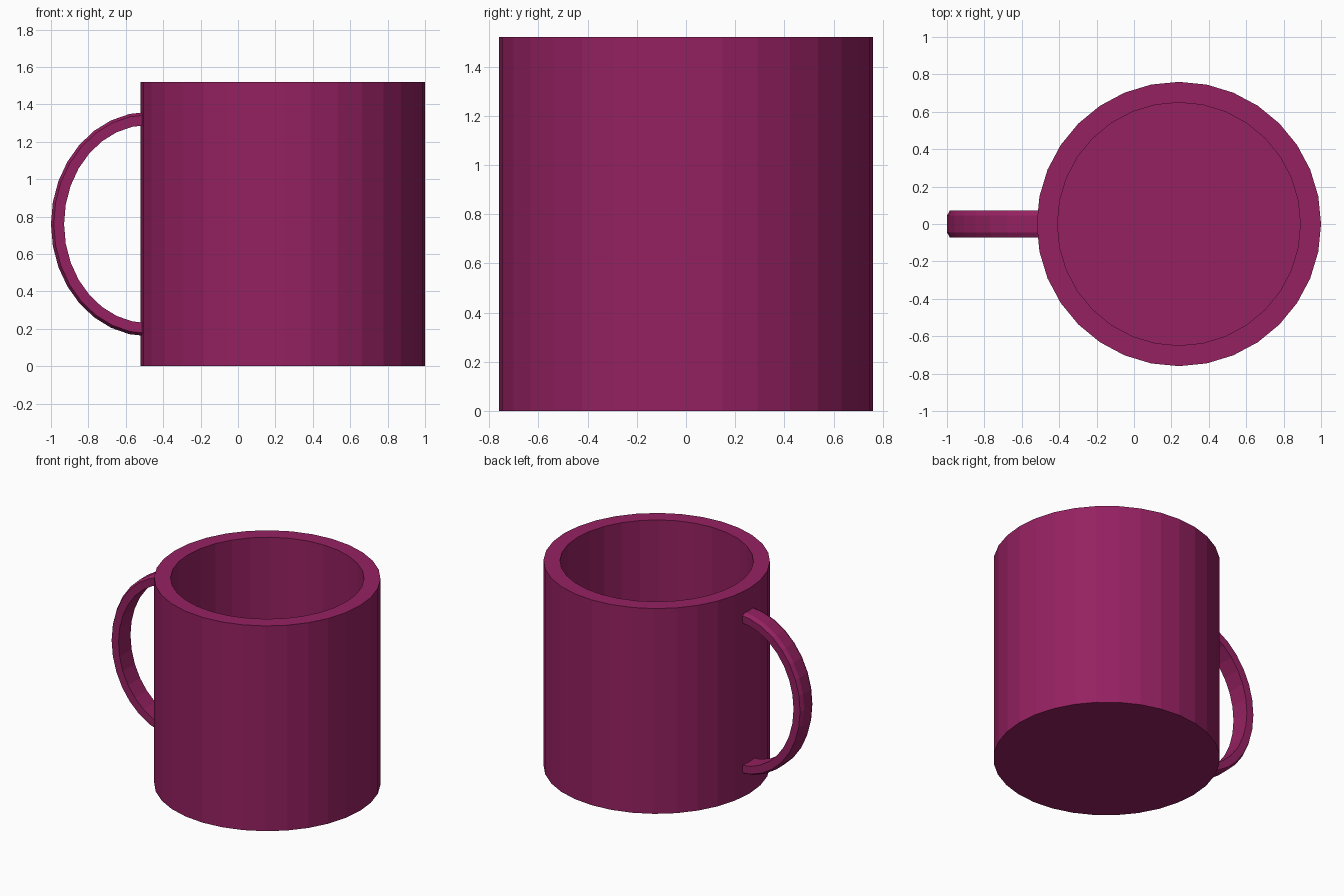
import bpy, bmesh
from math import cos, sin, pi
from mathutils import Matrix, Vector

if "Cube" in bpy.data.objects:
    bpy.data.objects.remove(bpy.data.objects["Cube"])

mat = bpy.data.materials.new("magenta_glaze")
mat.diffuse_color = (0.30, 0.015, 0.12, 1)
mat.use_nodes = True
mat.node_tree.nodes["Principled BSDF"].inputs["Base Color"].default_value = mat.diffuse_color


def add_object(name, bm):
    bmesh.ops.recalc_face_normals(bm, faces=bm.faces[:])
    mesh = bpy.data.meshes.new(name)
    bm.to_mesh(mesh)
    bm.free()
    mesh.materials.append(mat)
    obj = bpy.data.objects.new(name, mesh)
    bpy.context.collection.objects.link(obj)
    return obj


# Cup: 32-sided cylinder, rim inset, interior pushed down to the floor
R, H, WALL, CX = 0.76, 1.52, 0.11, 0.24
bm = bmesh.new()
bmesh.ops.create_cone(bm, cap_ends=True, segments=32, radius1=R, radius2=R,
                      depth=H, matrix=Matrix.Translation((CX, 0, H / 2)))
top = max(bm.faces, key=lambda f: f.calc_center_median().z)
bmesh.ops.inset_region(bm, faces=[top], thickness=WALL, use_even_offset=True)
hollow = bmesh.ops.extrude_face_region(bm, geom=[top])
verts = [v for v in hollow["geom"] if isinstance(v, bmesh.types.BMVert)]
bmesh.ops.translate(bm, verts=verts, vec=(0, 0, WALL - H))
if top.is_valid:
    bmesh.ops.delete(bm, geom=[top], context='FACES_ONLY')
add_object("cup", bm)

# Handle: band with a crowned outer face swept along half an ellipse
HX, HZ, A, B, STEPS = -0.48, 0.76, 0.52, 0.60, 16
section = [(-0.07, -0.07), (-0.015, -0.072), (0, -0.045),
           (0, 0.045), (-0.015, 0.072), (-0.07, 0.07)]  # outward, y
bm = bmesh.new()
rings = []
for i in range(STEPS + 1):
    t = pi / 2 + pi * i / STEPS
    out = Vector((cos(t) / A, 0, sin(t) / B)).normalized()
    p = Vector((HX + A * cos(t), 0, HZ + B * sin(t)))
    rings.append([bm.verts.new(p + out * o + Vector((0, y, 0)))
                  for o, y in section])
n = len(section)
for a, b in zip(rings, rings[1:]):
    for j in range(n):
        k = (j + 1) % n
        bm.faces.new((a[j], a[k], b[k], b[j]))
bm.faces.new(rings[0])
bm.faces.new(rings[-1])
add_object("handle", bm)
